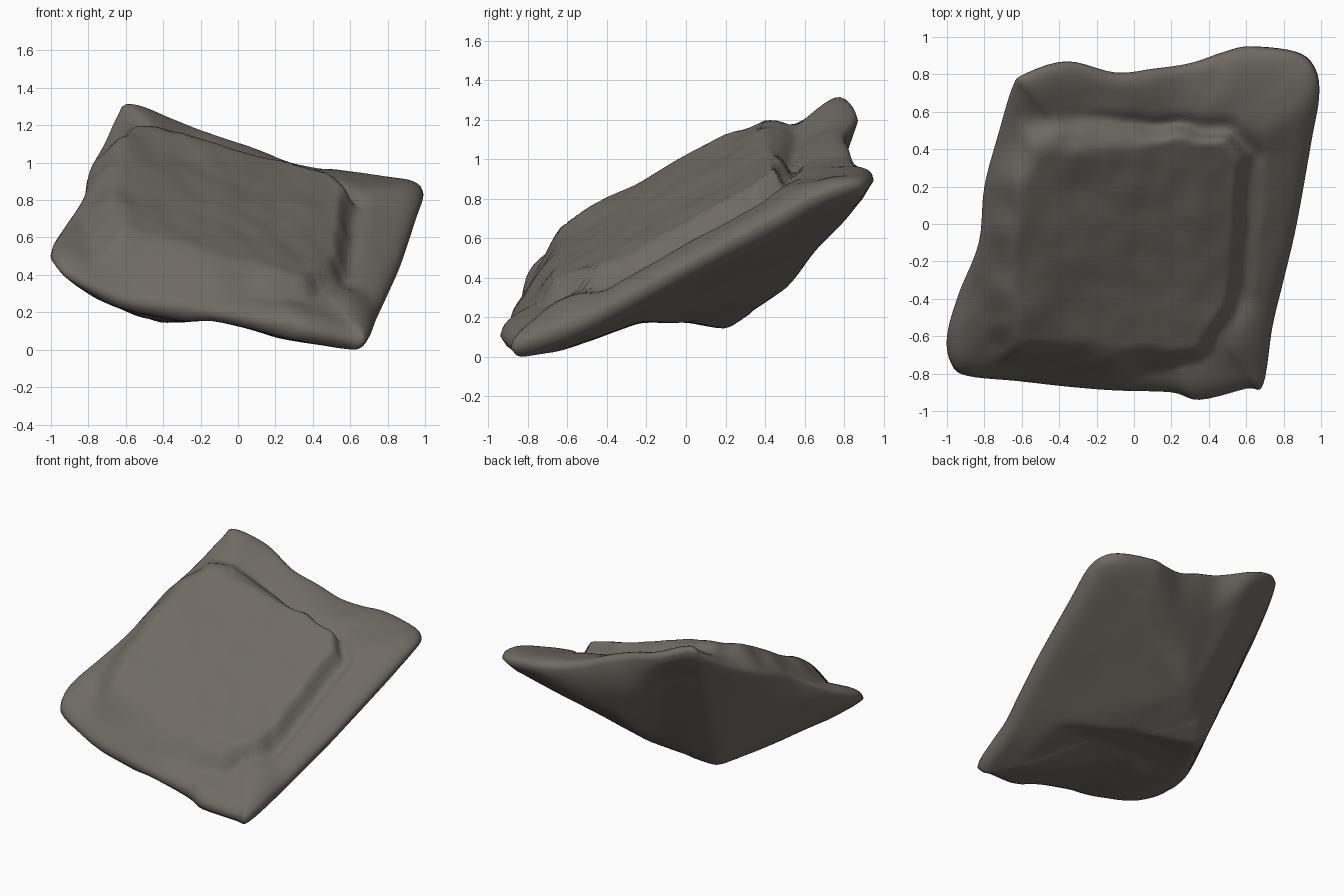
import bpy, bmesh
from mathutils import Vector, noise
from mathutils.bvhtree import BVHTree

if "Cube" in bpy.data.objects:
    bpy.data.objects.remove(bpy.data.objects["Cube"])

# rim of the tilted slab, clockwise from the back left corner (x, y, z of the edge middle)
RIM = [Vector(p) for p in [
    (-.59, .8, 1.29), (-.36, .87, 1.2), (-.1, .81, 1.10), (.1, .83, 1.03), (.3, .86, .95),
    (.48, .92, .91), (.62, .95, .90), (.87, .92, .87), (.97, .83, .86), (.99, .68, .82),
    (.95, .45, .70), (.87, 0, .46), (.8, -.3, .3), (.74, -.55, .17), (.69, -.86, .06),
    (.6, -.88, .055), (.35, -.94, .11), (.2, -.9, .14), (-.1, -.89, .19), (-.35, -.87, .23),
    (-.62, -.84, .27), (-.9, -.81, .39), (-.98, -.74, .46), (-1, -.6, .52), (-.94, -.38, .62),
    (-.83, -.1, .79), (-.8, .2, .93), (-.72, .5, 1.08), (-.65, .73, 1.23)]]
# raised plateau outline on the top face
PLATEAU = [Vector(p) for p in [
    (-.57, .47), (-.15, .5), (.2, .48), (.5, .46), (.59, .35), (.56, .05), (.53, -.3),
    (.52, -.42), (.36, -.7), (-.1, -.75), (-.68, -.7), (-.75, -.3), (-.69, .2)]]
# lowest points of the underside, and its limits seen from the side and the front
KEEL = [Vector(p) for p in [(-.43, .22, .14), (-.1, .5, .32), (-.3, -.24, .175)]]
SIDE = [(-1, 0), (-.85, 0), (-.65, .03), (-.23, .18), (0, .18), (.22, .14), (.27, .16),
        (.36, .25), (.52, .35), (.65, .54), (.86, .75), (1, .92)]
FRONT = [(-1, .45), (-.82, .32), (-.62, .19), (-.4, .14), (-.15, .165), (.05, .12),
         (.25, .06), (.6, 0), (1, 0)]


def spline(pts, steps):
    """Closed Catmull-Rom curve."""
    out, n = [], len(pts)
    for i in range(n):
        a, b, c, d = (pts[(i + k) % n] for k in (-1, 0, 1, 2))
        for s in range(steps):
            t = s / steps
            out.append(b + .5 * t * (c - a + t * (2*a - 5*b + 4*c - d + t * (3*(b - c) + d - a))))
    return out


def along(profile, s):
    """Height of a broken line at position s."""
    for (s0, z0), (s1, z1) in zip(profile, profile[1:]):
        if s <= s1:
            return z0 + (z1 - z0) * (s - s0) / (s1 - s0)
    return profile[-1][1]


def smooth(t):
    t = max(0, min(1, t))
    return t * t * (3 - 2 * t)


def plane(x, y):
    return .64 - .24 * x + .57 * y


def inside_distance(p, poly):
    """Distance to the outline, positive inside."""
    best, inside = 9, False
    for i, a in enumerate(poly):
        b = poly[i - 1]
        e = b - a
        t = max(0, min(1, (p - a).dot(e) / e.length_squared))
        best = min(best, (p - a - e * t).length)
        if (a.y > p.y) != (b.y > p.y) and p.x < a.x + (p.y - a.y) / e.y * e.x:
            inside = not inside
    return best if inside else -best


def lumps(x, y, seed):
    return (noise.noise(Vector((x * 3, y * 3, seed))) * .02
            + noise.noise(Vector((x * 7, y * 7, seed + 5))) * .008)


def top_z(p, f, rim):
    z = plane(p.x, p.y) + f ** 3 * (rim.z - plane(rim.x, rim.y))
    z += .085 * (1 - f ** 14) ** .5
    # plateau: crisp step on the right, soft slopes elsewhere, wavy outline
    width = .07 + .17 * smooth((.4 - p.x) / .6)
    d = inside_distance(p, PLATEAU) + .03 * noise.noise(Vector((p.x * 6, p.y * 6, 3)))
    z += (.12 - .06 * p.x - .01 * p.y) * smooth(d / width + .5)
    # worn groove beside the step
    z -= .03 * smooth(1 - abs(d + .06) / .07) * smooth(.3 + p.x + p.y)
    # lump on the front right corner
    z += .03 * smooth(1 - (p - Vector((.58, -.6))).length / .22)
    return z + lumps(p.x, p.y, 1) * (1 - f ** 8)


rim = spline(RIM, 5)
N = len(rim)

# faceted underside: hull of the rim and the keel points
hull = bmesh.new()
for p in rim:
    hull.verts.new((p.x * .97, p.y * .97, p.z - .055))
for p in KEEL:
    hull.verts.new(p)
bmesh.ops.convex_hull(hull, input=hull.verts[:])
hull.normal_update()
tree = BVHTree.FromBMesh(hull)


def bottom_z(p, limit):
    hit = tree.ray_cast(Vector((p.x, p.y, -3)), Vector((0, 0, 1)))[0]
    z = hit.z if hit else plane(p.x, p.y)
    z = max(z, along(SIDE, p.y), along(FRONT, p.x))
    return min(z + lumps(p.x, p.y, 9) * .25, limit)


# rock body: rings over the top, around the rim and under to the keel
bm = bmesh.new()
top_f = [i / 44 for i in range(1, 42)] + [.955, .975, .99]
low_f = [.97, .94] + [i / 30 for i in range(27, 0, -1)]
rings, under = [], []
for f in top_f:
    rings.append([bm.verts.new((r.x * f, r.y * f, top_z(r.xy * f, f, r))) for r in rim])
rings.append([bm.verts.new(r) for r in rim])
for f in low_f:
    ring = [bm.verts.new((r.x * f, r.y * f, bottom_z(r.xy * f, top_z(r.xy * f, f, r) - .09)))
            for r in rim]
    rings.append(ring)
    under += ring
for a, b in zip(rings, rings[1:]):
    for i in range(N):
        bm.faces.new((a[i - 1], a[i], b[i], b[i - 1]))
zero = Vector((0, 0))
for ring, z in ((rings[0], top_z(zero, 0, rim[0])), (rings[-1], bottom_z(zero, 1))):
    c = bm.verts.new((0, 0, z))
    for i in range(N):
        bm.faces.new((ring[i - 1], ring[i], c))
for _ in range(3):
    bmesh.ops.smooth_vert(bm, verts=under, factor=.5, use_axis_z=True)
bmesh.ops.recalc_face_normals(bm, faces=bm.faces[:])

# stand on z = 0
low = min(v.co.z for v in bm.verts)
for v in bm.verts:
    v.co.z -= low
for face in bm.faces:
    face.smooth = True

mesh = bpy.data.meshes.new("rock_slab")
bm.to_mesh(mesh)
bm.free()
hull.free()
stone = bpy.data.materials.new("grey brown stone")
stone.diffuse_color = (.16, .145, .125, 1)
stone.use_nodes = True
stone.node_tree.nodes["Principled BSDF"].inputs["Base Color"].default_value = stone.diffuse_color
mesh.materials.append(stone)
bpy.context.collection.objects.link(bpy.data.objects.new("rock_slab", mesh))
